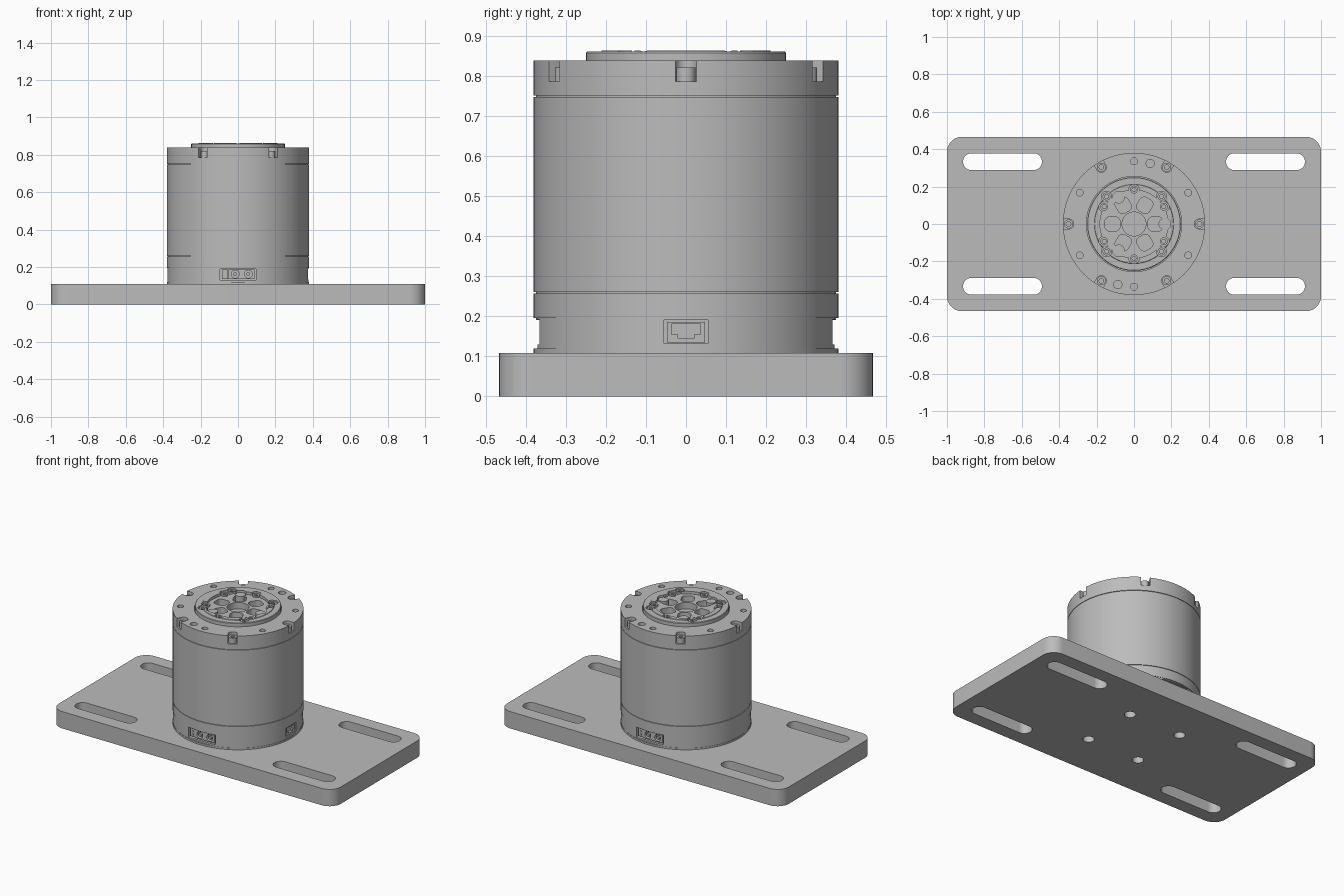
import bpy
import math
from math import cos, sin, radians
from mathutils import Matrix

if "Cube" in bpy.data.objects:
    bpy.data.objects.remove(bpy.data.objects["Cube"])

grey = bpy.data.materials.new("machined_grey")
grey.use_nodes = True
COLOUR = (0.5, 0.5, 0.5, 1)
grey.diffuse_color = COLOUR
grey.node_tree.nodes["Principled BSDF"].inputs["Base Color"].default_value = COLOUR


def loft(name, loops):
    """Solid through matching loops of points, capped at both ends."""
    n = len(loops[0])
    faces = [list(range(n))[::-1]]
    for k in range(len(loops) - 1):
        for i in range(n):
            j = (i + 1) % n
            faces.append([k * n + i, k * n + j, k * n + n + j, k * n + n + i])
    faces.append([(len(loops) - 1) * n + i for i in range(n)])
    mesh = bpy.data.meshes.new(name)
    mesh.from_pydata([p for loop in loops for p in loop], [], faces)
    mesh.materials.append(grey)
    obj = bpy.data.objects.new(name, mesh)
    bpy.context.collection.objects.link(obj)
    return obj


def lathe(name, profile, x=0, y=0, n=32):
    turn = [2 * math.pi * i / n for i in range(n)]
    return loft(name, [[(x + r * cos(a), y + r * sin(a), z) for a in turn] for r, z in profile])


def cyl(name, r, z0, z1, x=0, y=0, n=32):
    return lathe(name, [(r, z0), (r, z1)], x, y, n)


def rounded(name, hx, hy, r, z0, z1, x=0, y=0, steps=10):
    """Upright block with rounded corners."""
    pts = []
    for q, (sx, sy) in enumerate([(1, 1), (-1, 1), (-1, -1), (1, -1)]):
        for i in range(steps + 1):
            a = math.pi / 2 * (q + i / steps)
            pts.append((x + sx * (hx - r) + r * cos(a), y + sy * (hy - r) + r * sin(a)))
    return loft(name, [[(px, py, z) for px, py in pts] for z in (z0, z1)])


def box(name, x0, x1, y0, y1, z0, z1):
    pts = [(x0, y0), (x1, y0), (x1, y1), (x0, y1)]
    return loft(name, [[(px, py, z) for px, py in pts] for z in (z0, z1)])


def spin(obj, angle):
    obj.data.transform(Matrix.Rotation(radians(angle), 4, "Z"))
    return obj


def face_front(obj, x, y, z):
    """Turn an upright part so its top points to -y, then place it."""
    obj.data.transform(Matrix.Translation((x, y, z)) @ Matrix.Rotation(radians(90), 4, "X"))
    return obj


def cut(target, cutters):
    bpy.context.view_layer.objects.active = target
    for c in cutters:
        c.hide_render = True
        mod = target.modifiers.new("cut", "BOOLEAN")
        mod.operation, mod.solver, mod.object = "DIFFERENCE", "EXACT", c
        bpy.ops.object.modifier_apply(modifier=mod.name)
        bpy.data.objects.remove(c)


def polar(r, angle):
    return r * cos(radians(angle)), r * sin(radians(angle))


SIGNS = [(sx, sy) for sx in (-1, 1) for sy in (-1, 1)]
SIXTHS = range(0, 360, 60)
R = 0.38

# Mounting plate with four long slots and four bolt holes
plate = rounded("mounting_plate", 1, 0.466, 0.08, 0, 0.108)
cut(plate, [rounded("slot", 0.211, 0.045, 0.045, -0.1, 0.2, sx * 0.703, sy * 0.333) for sx, sy in SIGNS]
    + [cyl("bolt_hole", 0.033, -0.1, 0.2, sx * 0.184, sy * 0.184) for sx, sy in SIGNS])

# Base housing: thin foot, flats front and back, connector pockets
cyl("base_foot", R, 0.108, 0.119, n=128)
base = cyl("base_housing", R - 0.002, 0.118, 0.195, n=128)
cut(base, [box("flat", -0.3, 0.3, s * 0.42 - 0.05, s * 0.42 + 0.05, 0.1, 0.3) for s in (-1, 1)]
    + [box("power_pocket", -0.095, 0.095, s * 0.4 - 0.06, s * 0.4 + 0.06, 0.13, 0.192) for s in (-1, 1)]
    + [box("signal_pocket", 0.35, 0.45, -0.055, 0.055, 0.132, 0.19)])

# Power connectors, one front and one back
for side, angle in (("front", 0), ("back", 180)):
    block = box("power_connector_" + side, -0.05, 0.088, -0.366, -0.33, 0.136, 0.186)
    cut(block, [face_front(cyl("socket", 0.021, -0.02, 0.05, n=24), x, -0.365, 0.162) for x in (-0.015, 0.055)])
    parts = [block]
    for x in (-0.015, 0.055):
        parts.append(face_front(cyl("power_pin_" + side, 0.01, 0, 0.03, n=16), x, -0.335, 0.162))
    parts.append(box("signal_strip_" + side, -0.085, -0.054, -0.36, -0.33, 0.136, 0.186))
    for z in (0.15, 0.172):
        parts.append(face_front(cyl("signal_pin_" + side, 0.006, 0, 0.03, n=12), -0.068, -0.335, z))
    for p in parts:
        spin(p, angle)

# Signal connector on the left side
plug = box("signal_connector", 0.34, 0.372, -0.047, 0.047, 0.134, 0.186)
cut(plug, [box("plug_opening", 0.357, 0.4, -0.036, 0.036, 0.155, 0.18),
           box("plug_key", 0.357, 0.4, -0.02, 0.02, 0.145, 0.16)])

# Motor body bands with thin seams between them
cyl("seam_core", R - 0.006, 0.19, 0.76, n=128)
cyl("lower_band", R, 0.195, 0.257, n=128)
cyl("motor_housing", R, 0.26, 0.747, n=128)

# Top ring with bore, open bolt notches and face holes
ring = cyl("top_ring", R, 0.75, 0.838, n=128)
cutters = [cyl("bore", 0.254, 0.78, 0.9, n=96)]
for a in SIXTHS:
    cutters.append(cyl("notch_round", 0.027, 0.785, 0.9, *polar(0.35, a)))
    cutters.append(spin(box("notch_slot", 0.35, 0.45, -0.0265, 0.0265, 0.785, 0.9), a))
    cutters.append(cyl("face_hole", 0.018, 0.8, 0.9, *polar(0.335, a + 30)))
cutters += [cyl("dowel_hole", 0.022, 0.8, 0.9, *polar(0.335, a)) for a in (75, 255)]
cut(ring, cutters)


def socket_bolt(name, r, z0, z1, x, y):
    bolt = cyl(name, r, z0, z1, x, y, 24)
    cut(bolt, [cyl("hex", r * 0.55, z1 - 0.015, z1 + 0.02, x, y, 6)])


for a in SIXTHS:
    socket_bolt("ring_bolt", 0.024, 0.784, 0.82, *polar(0.35, a))

# Output rotor: stepped flange, scalloped recess, six pockets and a centre bore
rotor = lathe("output_rotor", [(0.25, 0.782), (0.25, 0.857), (0.247, 0.86), (0.212, 0.86), (0.21, 0.863)], n=96)
bolt_spots = [polar(0.184, a + 30) for a in SIXTHS] + [polar(0.208, a) for a in (45, 135, 225, 315)]
pin_spots = [polar(0.16, a) for a in (0, 120, 240)]
cutters = [cyl("recess", 0.182, 0.846, 0.9, n=64)]
cutters += [cyl("scallop", 0.028, 0.8455, 0.9, *p) for p in bolt_spots]
cutters += [cyl("pin_scallop", 0.036, 0.845, 0.9, *p) for p in pin_spots]
for a in SIXTHS:
    pocket = rounded("pocket", 0.04, 0.038, 0.025, 0.8, 0.9, 0.115, 0, 5)
    cutters.append(spin(pocket, a))
cutters.append(cyl("centre_bore", 0.064, 0.805, 0.9, n=48))
cut(rotor, cutters)

for p in bolt_spots:
    socket_bolt("rotor_bolt", 0.021, 0.83, 0.855, *p)
for p in pin_spots:
    cyl("planet_pin", 0.029, 0.79, 0.853, *p)

# Smooth the round walls and keep the machined edges crisp
bpy.ops.object.select_all(action="DESELECT")
for obj in bpy.context.collection.objects:
    if obj.type == "MESH" and grey.name in obj.data.materials:
        obj.select_set(True)
        bpy.context.view_layer.objects.active = obj
bpy.ops.object.shade_smooth_by_angle(angle=radians(30))
